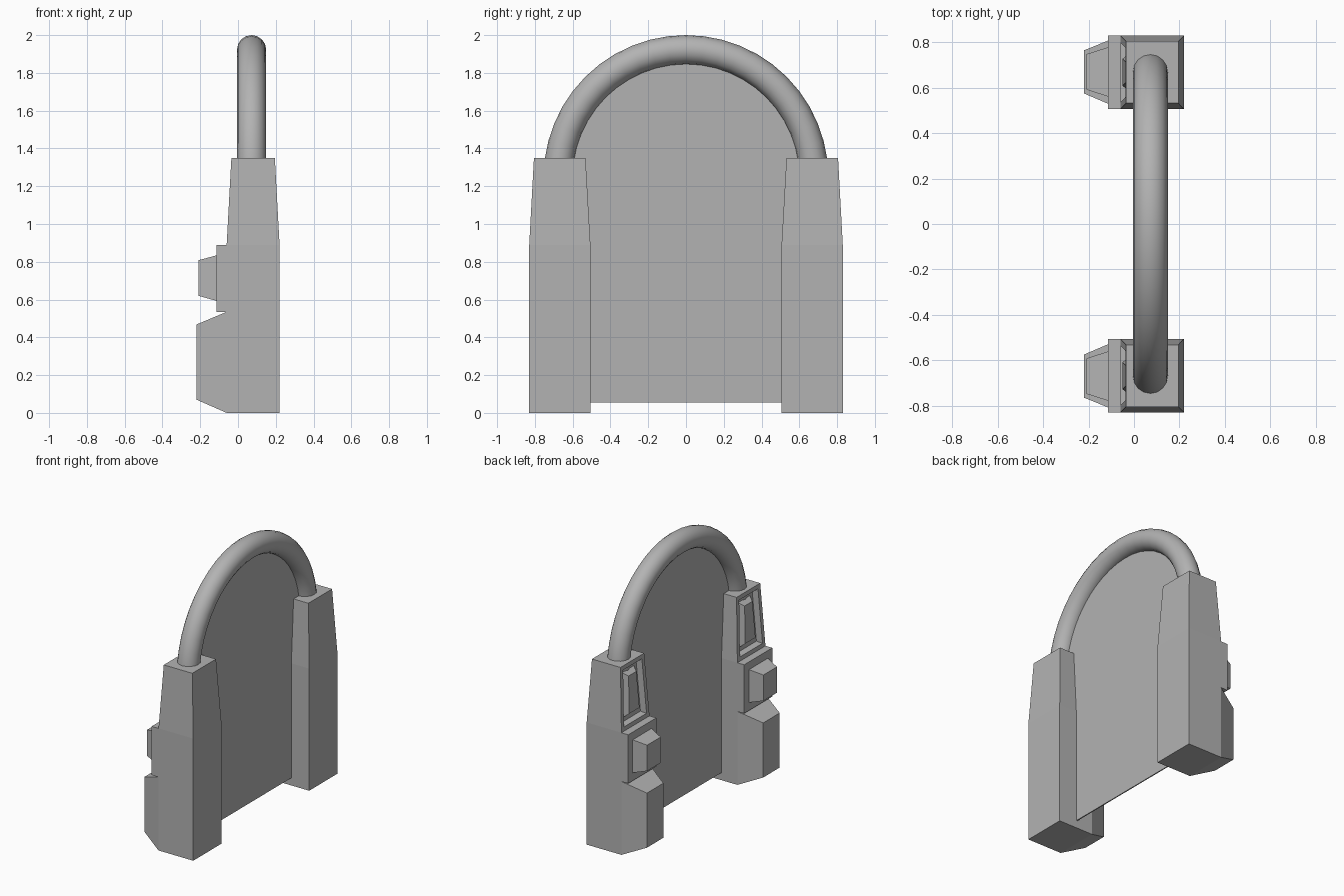
import bpy, bmesh, math
from mathutils import Vector, Matrix

if "Cube" in bpy.data.objects:
    bpy.data.objects.remove(bpy.data.objects["Cube"])

grey = bpy.data.materials.new("mid_grey")
grey.diffuse_color = (0.45, 0.45, 0.45, 1)
grey.use_nodes = True
grey.node_tree.nodes["Principled BSDF"].inputs["Base Color"].default_value = grey.diffuse_color


def finish(name, bm, mirror=False, smooth=False):
    bmesh.ops.recalc_face_normals(bm, faces=bm.faces[:])
    mesh = bpy.data.meshes.new(name)
    bm.to_mesh(mesh)
    bm.free()
    mesh.materials.append(grey)
    obj = bpy.data.objects.new(name, mesh)
    bpy.context.collection.objects.link(obj)
    if mirror:
        mod = obj.modifiers.new("mirror", 'MIRROR')
        mod.use_axis = (False, True, False)
    if smooth:
        for p in mesh.polygons:
            p.use_smooth = True
    return obj


def loft(rings):
    """Closed solid through a list of four-point rings."""
    bm = bmesh.new()
    rows = [[bm.verts.new(p) for p in ring] for ring in rings]
    for a, b in zip(rows, rows[1:]):
        for i in range(4):
            j = (i + 1) % 4
            bm.faces.new((a[i], a[j], b[j], b[i]))
    bm.faces.new(rows[0])
    bm.faces.new(rows[-1])
    bmesh.ops.recalc_face_normals(bm, faces=bm.faces[:])
    return bm


def level(z, x0, x1, y0, y1):
    return [(x0, y0, z), (x1, y0, z), (x1, y1, z), (x0, y1, z)]


def upright(x, y0, y1, z0, z1):
    return [(x, y0, z0), (x, y1, z0), (x, y1, z1), (x, y0, z1)]


# Pair of posts; each taper has a recess on its -x face with a raised ridge inside
bm = loft([level(0, -0.06, 0.22, 0.506, 0.83),
           level(0.89, -0.06, 0.22, 0.506, 0.83),
           level(1.35, -0.035, 0.195, 0.532, 0.805)])
face = [f for f in bm.faces
        if f.normal.x < -0.9 and f.calc_center_median().z > 0.9]
for thickness, depth in ((0.03, 0), (0.012, -0.04), (0.03, 0), (0.025, 0.036)):
    bmesh.ops.inset_individual(bm, faces=face, thickness=thickness, depth=depth,
                               use_even_offset=True)
finish("posts", bm, mirror=True)

# Bevelled lower blocks
finish("lower_blocks", loft([upright(-0.055, 0.506, 0.83, 0, 0.535),
                             upright(-0.06, 0.506, 0.83, 0, 0.535),
                             upright(-0.22, 0.575, 0.765, 0.07, 0.468)]), mirror=True)

# Middle plates
finish("plates", loft([upright(-0.055, 0.506, 0.83, 0.535, 0.89),
                       upright(-0.115, 0.506, 0.83, 0.535, 0.89)]), mirror=True)

# Tapered buttons on the plates
finish("buttons", loft([upright(-0.11, 0.56, 0.78, 0.592, 0.835),
                        upright(-0.21, 0.592, 0.748, 0.62, 0.808)]), mirror=True)

# Round arch tube joining the posts
bm = bmesh.new()
centre = Vector((0.072, 0, 1.246))
bmesh.ops.create_circle(bm, segments=16, radius=0.077,
                        matrix=Matrix.Translation((0.072, 0.677, 1.246)))
bmesh.ops.spin(bm, geom=bm.verts[:] + bm.edges[:], cent=centre, axis=(1, 0, 0),
               angle=math.pi, steps=24)
finish("arch_tube", bm, smooth=True)

# Thin panel filling the opening under the arch
outline = [(-0.64, 0.055), (0.64, 0.055)]
for i in range(25):
    a = math.pi * i / 24
    outline.append((0.64 * math.cos(a), 1.246 + 0.64 * math.sin(a)))
bm = bmesh.new()
panel = bm.faces.new([bm.verts.new((0.068, y, z)) for y, z in outline])
ext = bmesh.ops.extrude_face_region(bm, geom=[panel], use_keep_orig=True)
bmesh.ops.translate(bm, vec=(0.008, 0, 0),
                    verts=[v for v in ext["geom"] if isinstance(v, bmesh.types.BMVert)])
finish("panel", bm)
